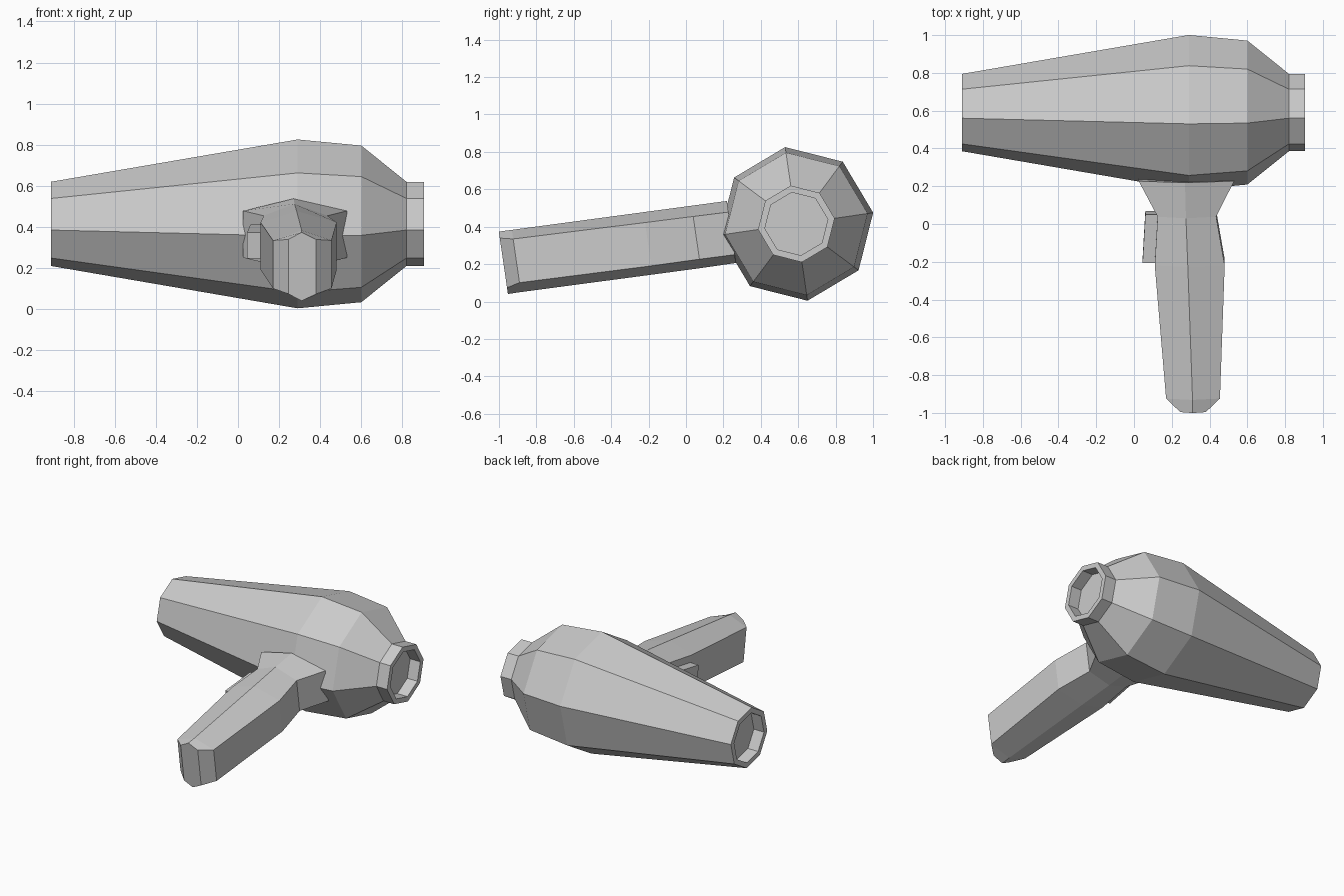
import bpy, bmesh, math

old = bpy.data.objects.get("Cube")
if old:
    bpy.data.objects.remove(old, do_unlink=True)

grey = bpy.data.materials.new("light grey")
grey.use_nodes = True
colour = (0.6, 0.6, 0.6, 1)
grey.diffuse_color = colour
grey.node_tree.nodes["Principled BSDF"].inputs["Base Color"].default_value = colour

TILT = math.radians(8.3)
CENTRE = (0, 0.59, 0.415)


def loft(name, rings):
    """Skin a closed solid through rings of equal length, then tilt it."""
    bm = bmesh.new()
    loops = [[bm.verts.new(p) for p in ring] for ring in rings]
    for a, b in zip(loops, loops[1:]):
        for i in range(len(a)):
            j = (i + 1) % len(a)
            bm.faces.new((a[i], a[j], b[j], b[i]))
    bm.faces.new(loops[0])
    bm.faces.new(loops[-1])
    bmesh.ops.recalc_face_normals(bm, faces=bm.faces)
    mesh = bpy.data.meshes.new(name)
    bm.to_mesh(mesh)
    bm.free()
    mesh.materials.append(grey)
    obj = bpy.data.objects.new(name, mesh)
    obj.location = CENTRE
    obj.rotation_euler.x = TILT
    bpy.context.collection.objects.link(obj)
    return obj


def octagon(x, r):
    return [(x, r * math.sin(k * math.pi / 4), r * math.cos(k * math.pi / 4))
            for k in range(8)]


def hexagon(y, x0, x1, low, high, ridge, bottom, top):
    return [(x0, y, low), (x0, y, high), (ridge, y, top),
            (x1, y, high), (x1, y, low), (ridge, y, bottom)]


# Barrel with a recessed opening at each end
barrel = [(-0.83, 0.17), (-0.91, 0.17), (-0.91, 0.207), (0.29, 0.415),
          (0.6, 0.385), (0.82, 0.207), (0.905, 0.207), (0.905, 0.17), (0.825, 0.17)]
loft("barrel", [octagon(x, r) for x, r in barrel])

# Handle: ridged hexagonal grip, chamfered at the tip and flared at the root
grip = [
    (-0.35, 0.025, 0.53, -0.115, 0.115, 0.27, -0.16, 0.175),
    (-0.54, 0.125, 0.435, -0.112, 0.119, 0.275, -0.16, 0.177),
    (-0.80, 0.11, 0.48, -0.11, 0.124, 0.285, -0.157, 0.18),
    (-1.51, 0.17, 0.455, -0.097, 0.139, 0.31, -0.148, 0.188),
    (-1.58, 0.245, 0.38, -0.114, 0.154, 0.31, -0.148, 0.189),
]
loft("handle", [hexagon(*s) for s in grip])

# Trigger switch on the side of the grip
loft("switch", [[(x, y, -0.055), (x, y, 0.074), (0.16, y, 0.074), (0.16, y, -0.055)]
                for x, y in ((0.045, -0.795), (0.06, -0.535))])
